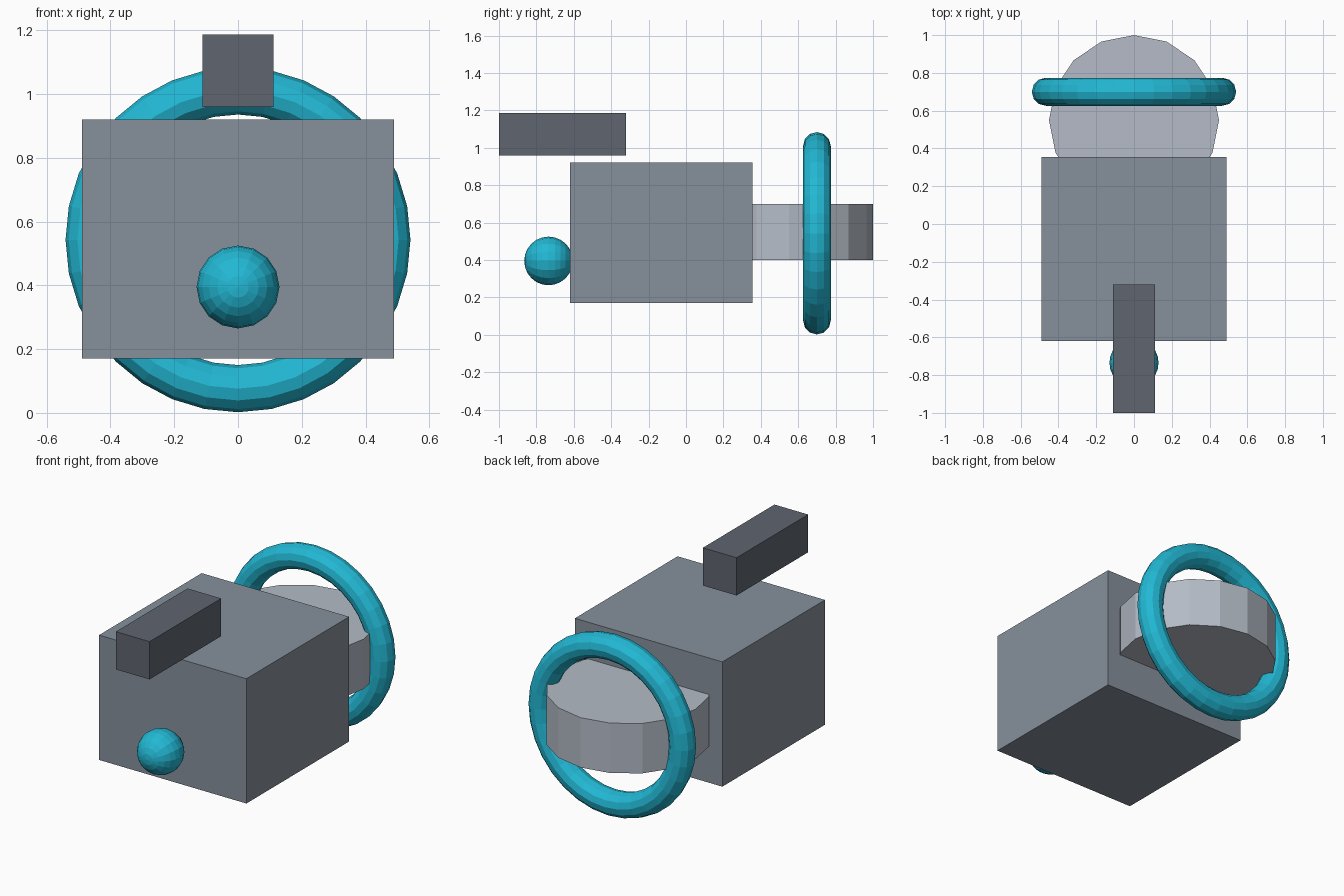
import bpy
from math import pi

if "Cube" in bpy.data.objects:
    bpy.data.objects.remove(bpy.data.objects["Cube"])


def material(name, rgb):
    m = bpy.data.materials.new(name)
    m.diffuse_color = (*rgb, 1)
    m.use_nodes = True
    m.node_tree.nodes["Principled BSDF"].inputs["Base Color"].default_value = m.diffuse_color
    return m


slate = material("slate", (0.24, 0.28, 0.33))
dark = material("dark_grey", (0.115, 0.13, 0.16))
pale = material("pale_grey", (0.46, 0.50, 0.57))
teal = material("teal", (0.016, 0.48, 0.66))


def finish(name, mat):
    ob = bpy.context.object
    ob.name = name
    ob.data.materials.append(mat)
    return ob


def box(name, lo, hi, mat):
    centre = [(a + b) / 2 for a, b in zip(lo, hi)]
    bpy.ops.mesh.primitive_cube_add(size=1, location=centre)
    ob = finish(name, mat)
    ob.scale = [b - a for a, b in zip(lo, hi)]


# Main body and the bar floating above its front edge
box("body", (-0.49, -0.62, 0.17), (0.49, 0.355, 0.92), slate)
box("top_bar", (-0.112, -1.0, 0.96), (0.112, -0.32, 1.187), dark)

# Faceted drum at the back, partly sunk into the body
bpy.ops.mesh.primitive_cylinder_add(vertices=16, radius=0.45, depth=0.30,
                                    location=(0, 0.55, 0.55))
finish("rear_drum", pale)

# Upright ring around the drum
bpy.ops.mesh.primitive_torus_add(major_segments=32, minor_segments=12,
                                 major_radius=0.467, minor_radius=0.074,
                                 location=(0, 0.70, 0.543),
                                 rotation=(pi / 2, 0, 0))
finish("rear_ring", teal)

# Ball on the front face
bpy.ops.mesh.primitive_uv_sphere_add(segments=16, ring_count=12, radius=0.13,
                                     location=(0, -0.735, 0.395),
                                     rotation=(pi / 2, 0, 0))
finish("front_ball", teal)
